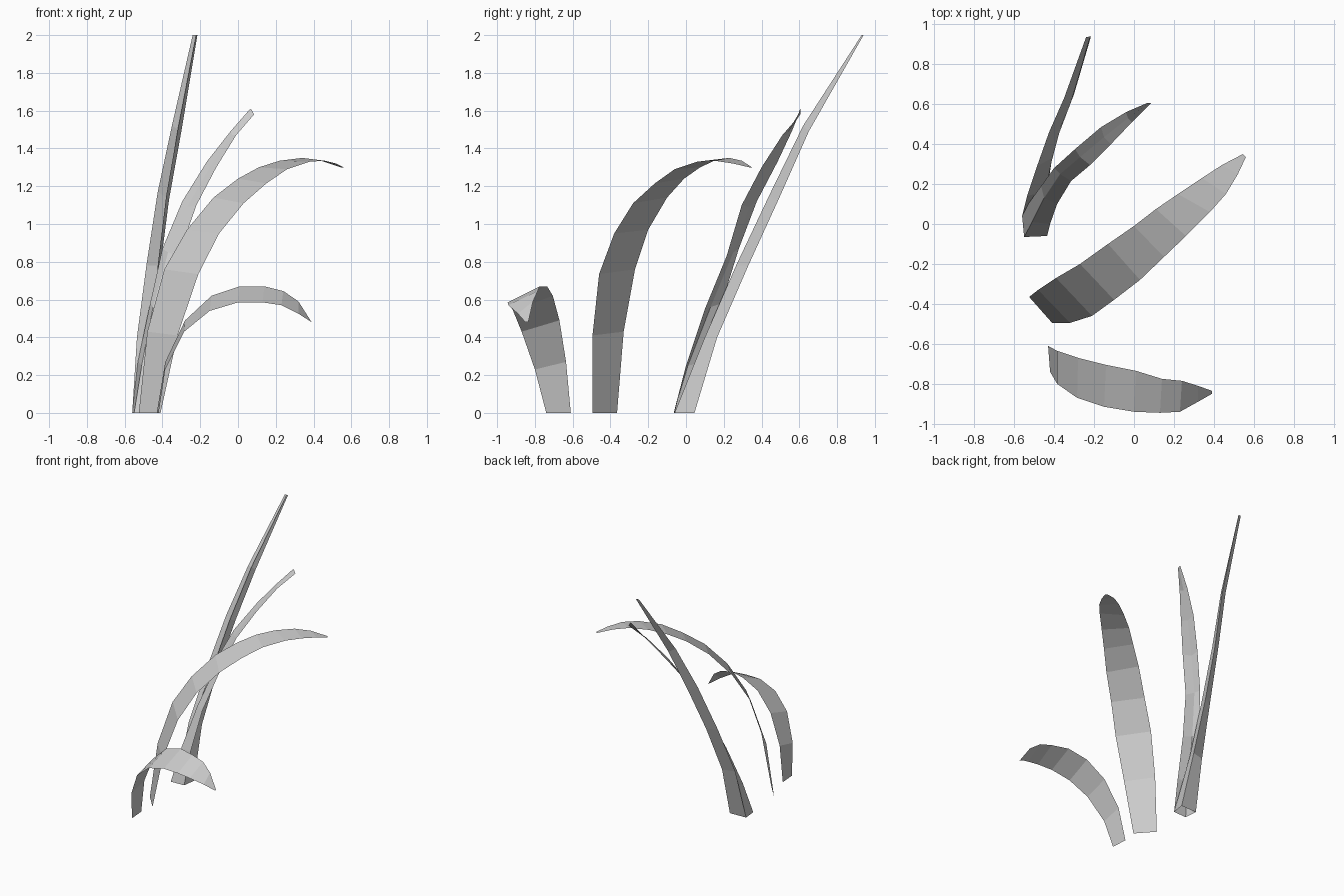
import bpy, bmesh

mat = bpy.data.materials.new("pale_grey")
mat.diffuse_color = (0.6, 0.6, 0.6, 1)


def blade(name, *rails):
    """Loft a low-poly leaf between matching edge paths (two = flat, three = folded)."""
    bm = bmesh.new()
    rows = [[bm.verts.new(p) for p in rail] for rail in rails]
    for a, b in zip(rows, rows[1:]):
        for i in range(len(a) - 1):
            bm.faces.new((a[i], b[i], b[i + 1], a[i + 1]))
    me = bpy.data.meshes.new(name)
    bm.to_mesh(me)
    bm.free()
    me.materials.append(mat)
    ob = bpy.data.objects.new(name, me)
    bpy.context.collection.objects.link(ob)
    return ob


# wide arching blade: outer edge, inner edge
blade("arching_blade",
      [(-.41, -.495, 0), (-.32, -.495, .41), (-.21, -.46, .735), (-.10, -.38, .95),
       (.03, -.28, 1.11), (.15, -.165, 1.215), (.26, -.06, 1.29), (.38, .06, 1.33),
       (.46, .15, 1.335), (.52, .25, 1.32), (.56, .335, 1.30)],
      [(-.525, -.365, 0), (-.48, -.33, .43), (-.39, -.27, .76), (-.27, -.20, .97),
       (-.13, -.10, 1.14), (0, -.01, 1.24), (.11, .075, 1.30), (.22, .15, 1.335),
       (.34, .23, 1.35), (.44, .295, 1.335), (.545, .35, 1.30)])

# short drooping blade: front edge, back edge
blade("drooping_blade",
      [(-.42, -.74, 0), (-.385, -.80, .23), (-.285, -.87, .43), (-.15, -.915, .54),
       (0, -.94, .585), (.13, -.945, .585), (.23, -.94, .57), (.32, -.89, .525),
       (.39, -.85, .48)],
      [(-.43, -.61, 0), (-.385, -.635, .27), (-.28, -.67, .49), (-.14, -.705, .62),
       (.01, -.735, .67), (.14, -.775, .67), (.24, -.785, .645), (.32, -.81, .59),
       (.39, -.835, .48)])

# folded leaning blade: left edge, crease, right edge
blade("leaning_blade",
      [(-.56, .04, 0), (-.53, .10, .27), (-.465, .19, .58), (-.40, .28, .87),
       (-.295, .375, 1.12), (-.165, .485, 1.33), (-.04, .56, 1.49), (.065, .605, 1.61)],
      [(-.55, -.065, 0), (-.51, .01, .25), (-.45, .13, .56), (-.37, .25, .85),
       (-.27, .335, 1.09), (-.15, .435, 1.30), (-.03, .53, 1.47), (.075, .605, 1.60)],
      [(-.435, -.06, 0), (-.42, 0, .25), (-.385, .10, .55), (-.315, .215, .83),
       (-.22, .295, 1.10), (-.115, .40, 1.30), (-.01, .51, 1.47), (.085, .605, 1.58)])

# tall folded blade: front edge, crease, left edge
blade("tall_blade",
      [(-.435, -.06, 0), (-.45, .10, .40), (-.425, .265, .78), (-.38, .44, 1.15),
       (-.315, .62, 1.52), (-.222, .93, 2)],
      [(-.42, .045, 0), (-.435, .165, .40), (-.41, .33, .78), (-.365, .49, 1.13),
       (-.30, .65, 1.49), (-.215, .94, 2)],
      [(-.56, .04, 0), (-.535, .14, .40), (-.485, .29, .78), (-.425, .46, 1.17),
       (-.35, .63, 1.52), (-.24, .935, 2)])
